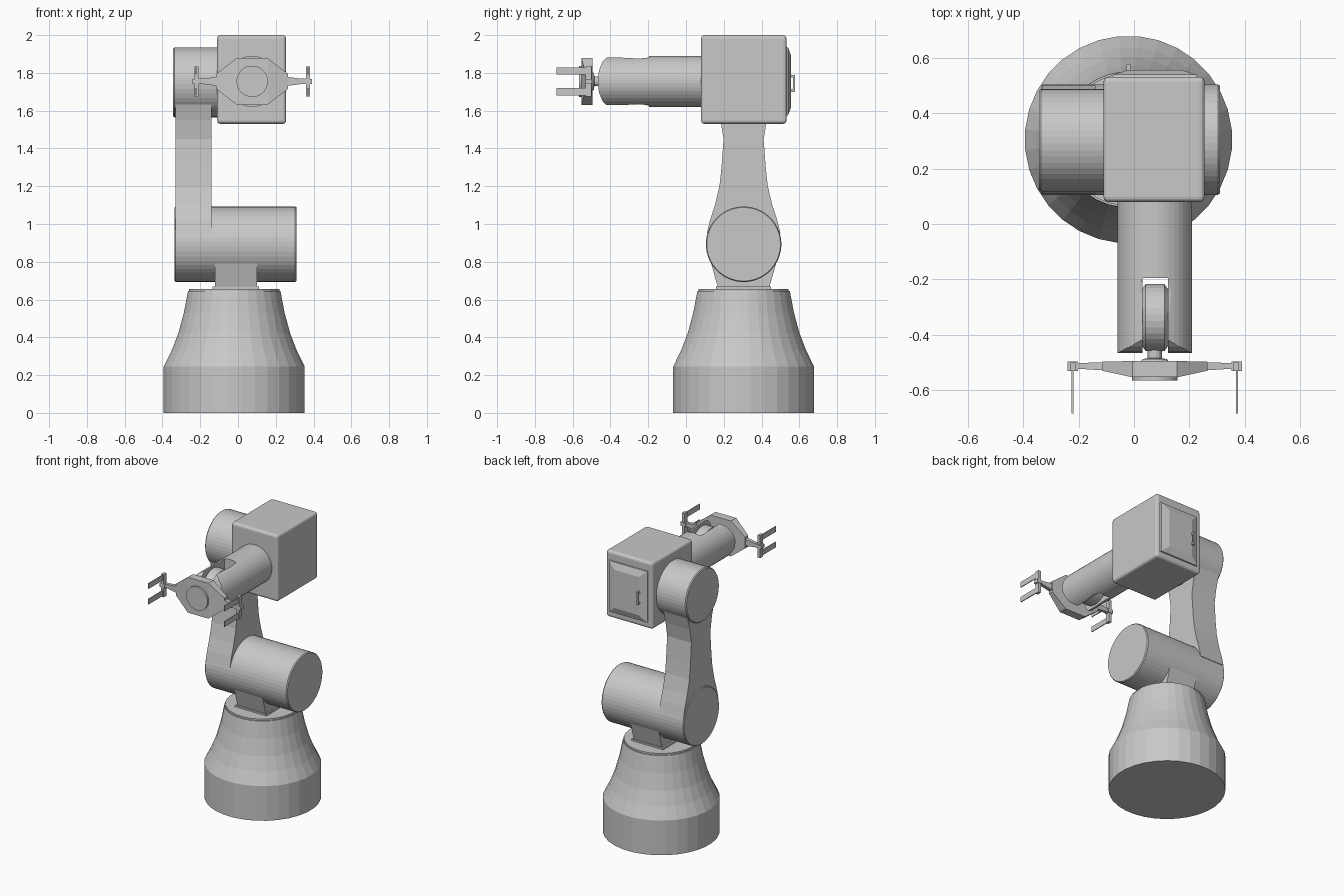
import bpy, bmesh, math
from mathutils import Vector

if "Cube" in bpy.data.objects:
    bpy.data.objects.remove(bpy.data.objects["Cube"])

grey = bpy.data.materials.new("machine grey")
grey.diffuse_color = (0.58, 0.58, 0.58, 1)
grey.use_nodes = True
grey.node_tree.nodes["Principled BSDF"].inputs["Base Color"].default_value = grey.diffuse_color


def loft(name, rings, bevel=0):
    """Skin a stack of equal point rings and cap both ends."""
    bm = bmesh.new()
    loops = [[bm.verts.new(p) for p in r] for r in rings]
    n = len(loops[0])
    for a, b in zip(loops, loops[1:]):
        for i in range(n):
            j = (i + 1) % n
            bm.faces.new((a[i], a[j], b[j], b[i]))
    bm.faces.new(loops[0])
    bm.faces.new(loops[-1])
    bmesh.ops.recalc_face_normals(bm, faces=bm.faces)
    if bevel:
        bmesh.ops.bevel(bm, geom=bm.edges[:], offset=bevel, segments=3,
                        profile=0.5, affect='EDGES')
    me = bpy.data.meshes.new(name)
    bm.to_mesh(me)
    bm.free()
    me.materials.append(grey)
    ob = bpy.data.objects.new(name, me)
    bpy.context.collection.objects.link(ob)
    return ob


def turned(name, centre, axis, profile, n=32):
    """Round part: profile lists (position along axis, radius)."""
    rings = []
    u, v = [i for i in range(3) if i != axis]
    for t, r in profile:
        ring = []
        for k in range(n):
            a = 2 * math.pi * (k + 0.5) / n
            p = Vector(centre)
            p[axis] = t
            p[u] += r * math.cos(a)
            p[v] += r * math.sin(a)
            ring.append(p)
        rings.append(ring)
    return loft(name, rings)


def prism(name, pts, axis, lo, hi):
    """Extrude a 2D outline along an axis."""
    def ring(t):
        return [Vector(p[:axis] + (t,) + p[axis:]) for p in pts]
    return loft(name, [ring(lo), ring(hi)])


def box(name, x, y, z, bevel=0):
    return loft(name, [[(x[0], y[0], h), (x[1], y[0], h), (x[1], y[1], h),
                        (x[0], y[1], h)] for h in z], bevel)


def boolean(ob, cutter, op):
    m = ob.modifiers.new("cut", 'BOOLEAN')
    m.object, m.operation, m.solver = cutter, op, 'EXACT'
    bpy.context.view_layer.objects.active = ob
    bpy.ops.object.modifier_apply(modifier=m.name)
    bpy.data.objects.remove(cutter)


CY = 0.305           # depth of the main column
AX, AZ = 0.075, 1.755  # axis of forearm and gripper

# Pedestal with concave flank and top plate
turned("base", (-0.02, CY, 0), 2, [(0, .375), (.245, .375), (.33, .333), (.42, .298),
                                   (.53, .268), (.645, .246)])
turned("base_top_plate", (-0.02, CY, 0), 2, [(.64, .24), (.657, .24)])

# Shoulder: neck block and horizontal drum
box("neck_foot", (-.135, .11), (CY - .145, CY + .145), (.65, .668))
prism("neck", [(CY - .135, .66), (CY + .135, .66), (CY + .18, .82), (CY - .18, .82)],
      0, -.122, .1)
turned("shoulder_drum", (0, CY, .893), 0, [(-.335, .195), (-.33, .2), (.303, .2), (.31, .195)], 48)

# Upper arm: waisted plate
half = [(.95, .195), (1.02, .178), (1.1, .152), (1.2, .128), (1.3, .117), (1.45, .106),
        (1.55, .123), (1.63, .145), (1.74, .18)]
prism("upper_arm", [(CY + w, z) for z, w in half] + [(CY - w, z) for z, w in half[::-1]],
      0, -.33, -.14)
turned("elbow_drum", (0, .303, 1.75), 0, [(-.343, .18), (-.336, .186), (-.1, .186)], 48)

# Drive housing with raised back hatch and handle
box("drive_housing", (-.11, .255), (.08, .532), (1.53, 2.0), .018)
loft("back_hatch", [[(AX + sx * w, y, AZ + sz * h) for sx, sz in
                     ((-1, -1), (1, -1), (1, 1), (-1, 1))]
                    for y, w, h in ((.52, .155, .185), (.54, .15, .18), (.557, .095, .135))])
box("handle_grip", (-.027, -.013), (.567, .577), (1.70, 1.79))
for z in (1.70, 1.775):
    box("handle_post", (-.027, -.013), (.54, .57), (z, z + .015))

# Forearm: tube with slotted, rounded fork end
fore = turned("forearm", (AX, 0, AZ), 1, [(.1, .135), (-.468, .135)], 40)
side = [(.15, .15), (-.2, .15), (-.207, .125), (-.25, .121), (-.35, .126), (-.42, .126),
        (-.442, .105), (-.46, .06), (-.466, .02)]
boolean(fore, prism("trim", [(y, AZ + h) for y, h in side] +
                    [(y, AZ - h) for y, h in side[::-1]], 0, -.2, .4), 'INTERSECT')
boolean(fore, box("slot", (.03, .122), (-.6, -.195), (1.5, 2)), 'DIFFERENCE')

# Wrist knuckle and shaft
turned("wrist_knuckle", (0, -.338, AZ), 0, [(.03, .105), (.042, .121), (.11, .121), (.122, .105)])
turned("wrist_shaft", (AX, 0, AZ), 1, [(-.44, .026), (-.485, .026), (-.488, .045), (-.51, .06)], 16)

# Gripper body: octagon with swept-back wings and round face
octo = [(.19, -.04), (.19, .04), (.08, .125), (-.08, .125),
        (-.19, .04), (-.19, -.04), (-.08, -.125), (.08, -.125)]
body = prism("gripper_body", [(AX + x, AZ + z) for x, z in octo], 1, -.6, -.4)
sweep = [(-.2, -.498), (-.08, -.495), (.08, -.495), (.2, -.498),
         (.2, -.528), (.085, -.553), (-.085, -.553), (-.2, -.528)]
boolean(body, prism("sweep", [(AX + x, y) for x, y in sweep], 2, 1.5, 2), 'INTERSECT')
turned("gripper_face", (AX, 0, AZ), 1, [(-.545, .083), (-.566, .083)])

# Gripper arms, cross bars and thin fingers on both sides
for s in (-1, 1):
    loft("gripper_arm", [[(AX + s * x, y, AZ + sz * h) for y, sz in
                          ((y0, -1), (y1, -1), (y1, 1), (y0, 1))]
                         for x, h, y0, y1 in ((.15, .03, -.53, -.5), (.2, .022, -.528, -.5),
                                              (.26, .014, -.524, -.502), (.29, .014, -.524, -.502))])
    box("arm_tip", sorted((AX + s * .278, AX + s * .316)), (-.531, -.497), (AZ - .013, AZ + .013))
    box("cross_bar", sorted((AX + s * .285, AX + s * .305)), (-.531, -.5), (AZ - .08, AZ + .08))
    for t in (-1, 1):
        c = AX + s * .297
        box("finger", (c - .003, c + .003), (-.685, -.51),
            sorted((AZ + t * .036, AZ + t * .074)))
